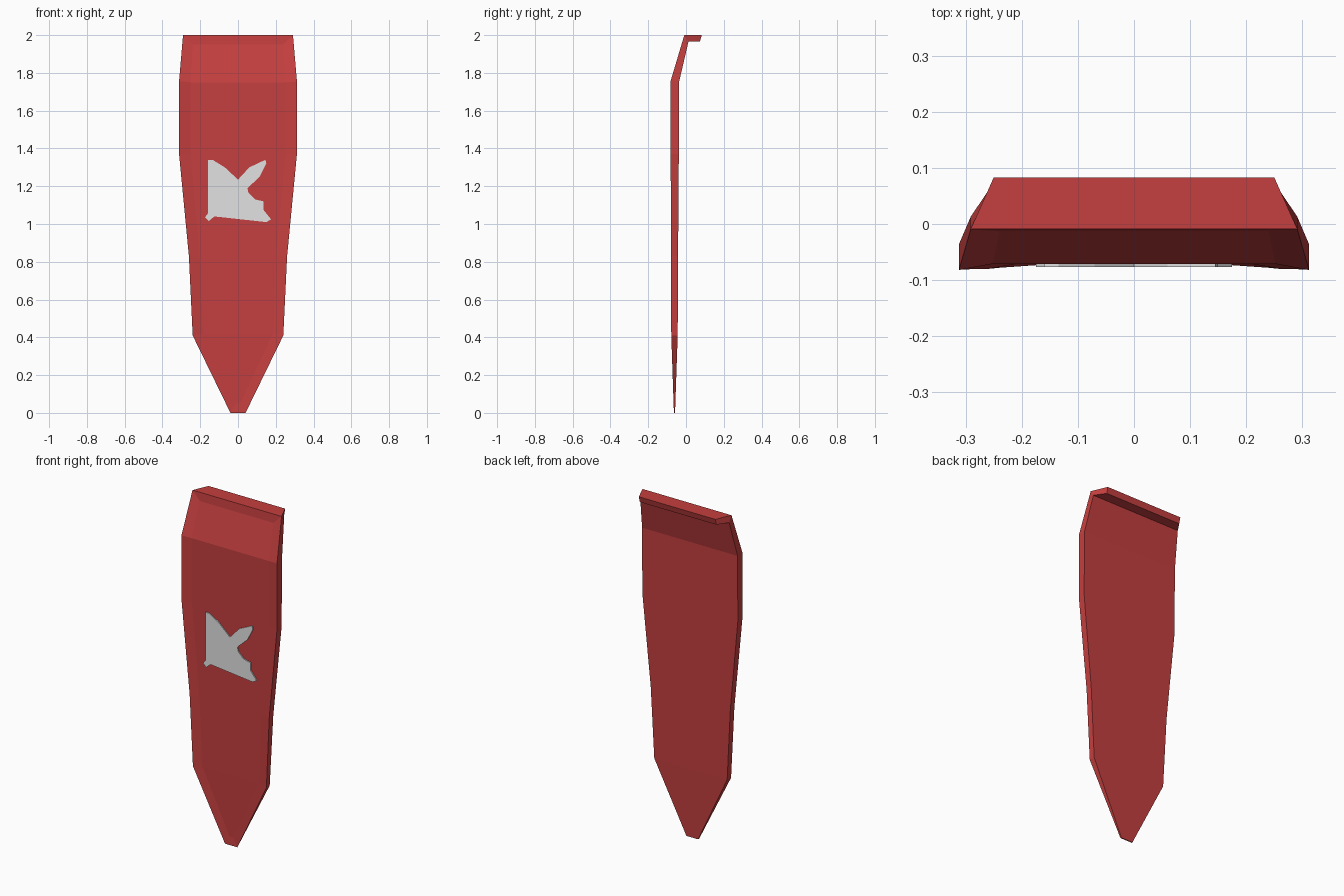
import bpy, bmesh

if "Cube" in bpy.data.objects:
    bpy.data.objects.remove(bpy.data.objects["Cube"])


def material(name, rgb):
    m = bpy.data.materials.new(name)
    m.diffuse_color = (*rgb, 1.0)
    m.use_nodes = True
    m.node_tree.nodes["Principled BSDF"].inputs["Base Color"].default_value = m.diffuse_color
    return m


def add_object(name, bm, mat):
    bmesh.ops.recalc_face_normals(bm, faces=bm.faces[:])
    mesh = bpy.data.meshes.new(name)
    bm.to_mesh(mesh)
    bm.free()
    mesh.materials.append(mat)
    ob = bpy.data.objects.new(name, mesh)
    bpy.context.collection.objects.link(ob)
    return ob


red = material("red", (0.56, 0.05, 0.05))
pale_grey = material("pale grey", (0.76, 0.76, 0.76))

# Panel body: each level gives (half width, y, z) for back edge, front rim, recessed face
levels = [
    ((0.038, -0.058, 0.00), (0.040, -0.064, 0.00), (0.012, -0.061, 0.05)),
    ((0.238, -0.044, 0.41), (0.240, -0.078, 0.41), (0.185, -0.069, 0.42)),
    ((0.260, -0.042, 0.83), (0.260, -0.080, 0.83), (0.203, -0.070, 0.83)),
    ((0.312, -0.038, 1.37), (0.312, -0.081, 1.37), (0.252, -0.071, 1.37)),
    ((0.312, -0.036, 1.755), (0.312, -0.082, 1.755), (0.252, -0.071, 1.75)),
    ((0.291, 0.013, 1.965), (0.291, -0.009, 2.00), (0.240, -0.013, 1.95)),
]
bm = bmesh.new()


def pair(p):
    """Left and right copies of a point."""
    return [bm.verts.new((s * p[0], p[1], p[2])) for s in (-1, 1)]


def span(a, b):
    """Face between two left/right pairs."""
    bm.faces.new((a[0], a[1], b[1], b[0]))


rows = [[pair(p) for p in lv] for lv in levels]
for low, high in zip(rows, rows[1:]):
    (b0, o0, i0), (b1, o1, i1) = low, high
    span(b0, b1)
    span(i0, i1)
    for k in (0, 1):
        bm.faces.new((b0[k], o0[k], o1[k], b1[k]))
        bm.faces.new((o0[k], i0[k], i1[k], o1[k]))
back, rim, inner = rows[0]
span(back, rim)
span(rim, inner)

# Top lip folded towards the back
back, rim, inner = rows[-1]
lip_low, lip_top = pair((0.25, 0.074, 1.965)), pair((0.25, 0.083, 2.0))
span(rim, inner)
span(rim, lip_top)
span(lip_top, lip_low)
span(lip_low, back)
for k in (0, 1):
    bm.faces.new((rim[k], back[k], lip_low[k], lip_top[k]))
add_object("banner_panel", bm, red)

# Thin decorative inlay plate on the front
outline = [(-.16, 1.34), (-.135, 1.34), (-.07, 1.30), (0, 1.235), (.06, 1.30),
           (.145, 1.34), (.15, 1.32), (.115, 1.25), (.05, 1.19), (.055, 1.165),
           (.09, 1.13), (.135, 1.12), (.135, 1.075), (.175, 1.025), (.15, 1.01),
           (-.125, 1.04), (-.155, 1.015), (-.175, 1.035), (-.16, 1.055)]
bm = bmesh.new()
face = bm.faces.new([bm.verts.new((x, -0.069, z)) for x, z in outline])
ext = bmesh.ops.extrude_face_region(bm, geom=[face], use_keep_orig=True)
for v in ext["geom"]:
    if isinstance(v, bmesh.types.BMVert):
        v.co.y = -0.077
add_object("inlay_plate", bm, pale_grey)
